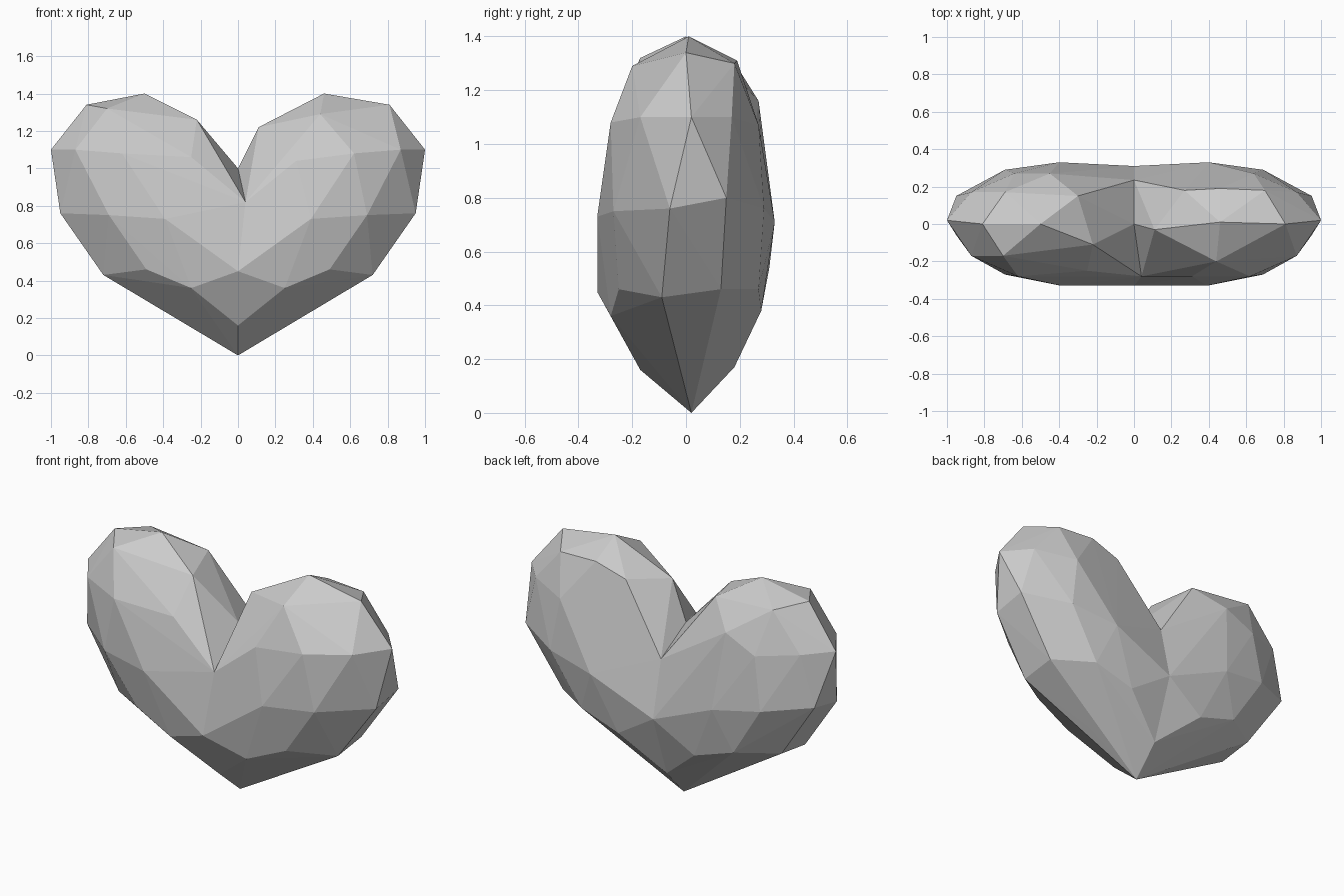
import bpy
import bmesh
from mathutils import Vector

default_cube = bpy.data.objects.get("Cube")
if default_cube:
    bpy.data.objects.remove(default_cube, do_unlink=True)


def make_material(name, colour):
    material = bpy.data.materials.new(name)
    material.use_nodes = True
    material.diffuse_color = colour
    shader = material.node_tree.nodes["Principled BSDF"]
    shader.inputs["Base Color"].default_value = colour
    return material


# Profile shared by the two lobes: from the bottom tip around to the notch
centre_profile = [
    (0, 0.02, 0), (0, -0.17, 0.16), (0, -0.33, 0.45), (0.04, -0.28, 0.82),
    (0, 0, 1), (0, 0.235, 0.87), (0, 0.31, 0.54), (0, 0.18, 0.17),
]

# Facet corners of the lower body and flank, the same on both sides
rim_corners = [
    (0.34, 0.02, 0.21), (0.72, -0.09, 0.43), (0.72, 0.13, 0.46),
    (0.95, -0.06, 0.76), (0.95, 0.15, 0.8), (1, 0.02, 1.1),
    (0.87, -0.17, 1.1), (0.87, 0.17, 1.1), (0.81, 0, 1.34),
]
face_corners = [
    (0.25, -0.28, 0.36), (0.49, -0.25, 0.46), (0.39, -0.33, 0.73),
    (0.69, -0.27, 0.75), (0.62, -0.28, 1.08),
    (0.25, 0.28, 0.38), (0.5, 0.27, 0.46), (0.4, 0.33, 0.71),
    (0.69, 0.29, 0.76), (0.64, 0.27, 1.07),
]

# The crowns are hewn differently on the two lobes
left_crown = [
    (0.11, -0.03, 1.22), (0.46, 0.01, 1.4), (0.44, -0.2, 1.29),
    (0.31, -0.28, 1.04), (0.27, 0.18, 1.25), (0.46, 0.19, 1.31),
    (0.7, 0.18, 1.3),
]
right_crown = [
    (-0.22, -0.11, 1.26), (-0.5, 0, 1.4), (-0.7, -0.17, 1.32),
    (-0.25, -0.25, 1.06), (-0.3, 0.15, 1.29), (-0.19, 0.26, 0.93),
    (-0.45, 0.27, 1.16), (-0.69, 0.17, 1.32),
]


def add_lobe(bm, side, crown):
    """Wrap one lobe in a faceted skin and open it along the centre."""
    seam = [bm.verts.new(p) for p in centre_profile]
    flank = [bm.verts.new((side * x, y, z))
             for x, y, z in rim_corners + face_corners]
    top = [bm.verts.new(p) for p in crown]
    bmesh.ops.convex_hull(bm, input=seam + flank + top)
    seam_set = set(seam)
    inner = [f for f in bm.faces if seam_set.issuperset(f.verts)]
    bmesh.ops.delete(bm, geom=inner, context="FACES")


# Join both lobes along the centre profile
bm = bmesh.new()
add_lobe(bm, 1, left_crown)
add_lobe(bm, -1, right_crown)
bmesh.ops.delete(bm, geom=[v for v in bm.verts if not v.link_faces], context="VERTS")
bmesh.ops.remove_doubles(bm, verts=bm.verts[:], dist=0.001)
bmesh.ops.recalc_face_normals(bm, faces=bm.faces[:])
for face in bm.faces:
    face.smooth = False

mesh = bpy.data.meshes.new("heart_stone")
bm.to_mesh(mesh)
bm.free()
mesh.materials.append(make_material("pale grey", (0.6, 0.6, 0.6, 1)))
heart = bpy.data.objects.new("heart_stone", mesh)
bpy.context.scene.collection.objects.link(heart)
